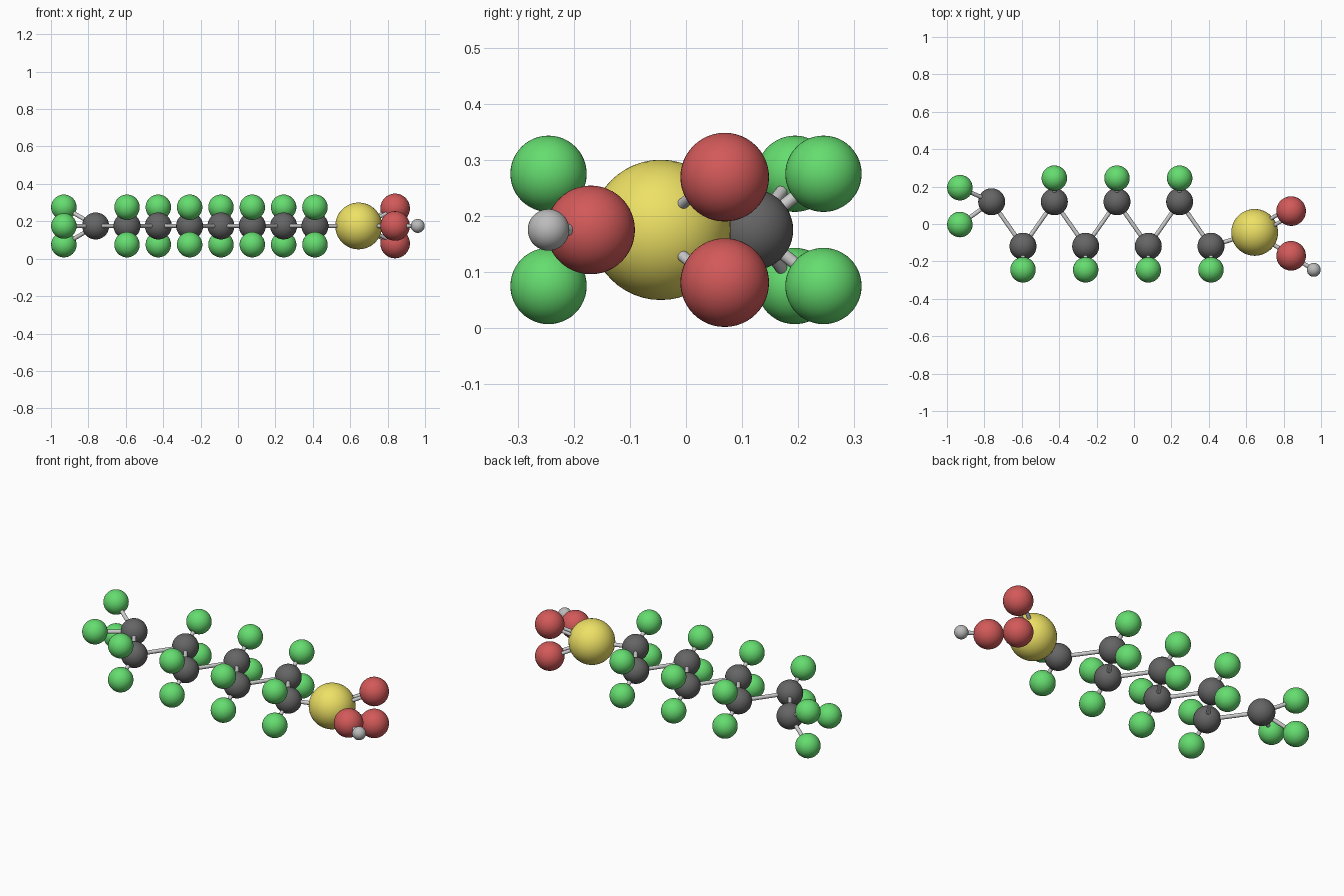
import bpy
from mathutils import Vector

if "Cube" in bpy.data.objects:
    bpy.data.objects.remove(bpy.data.objects["Cube"])

MID = 0.175  # height of the molecule's backbone plane


def material(name, rgb):
    m = bpy.data.materials.new(name)
    m.diffuse_color = (*rgb, 1)
    m.use_nodes = True
    m.node_tree.nodes["Principled BSDF"].inputs["Base Color"].default_value = m.diffuse_color
    return m


GREY = material("dark_grey", (0.13, 0.13, 0.13))
GREEN = material("green", (0.13, 0.72, 0.16))
RED = material("red", (0.65, 0.1, 0.1))
YELLOW = material("yellow", (0.85, 0.75, 0.13))
PALE = material("pale_grey", (0.5, 0.5, 0.5))
BOND = material("light_grey", (0.6, 0.6, 0.62))


def finish(name, mat):
    ob = bpy.context.object
    ob.name = name
    ob.data.materials.append(mat)
    bpy.ops.object.shade_smooth_by_angle()


def atom(name, pos, radius, mat):
    bpy.ops.mesh.primitive_uv_sphere_add(segments=48, ring_count=24, radius=radius, location=pos)
    finish(name, mat)
    return Vector(pos)


def bond(name, a, b, radius=0.011):
    d = b - a
    bpy.ops.mesh.primitive_cylinder_add(vertices=16, radius=radius, depth=d.length, location=(a + b) / 2,
                                        rotation=d.to_track_quat('Z', 'Y').to_euler())
    finish(name, BOND)


def fluorine(name, carbon, pos):
    bond(name + "_bond", carbon, atom(name, pos, 0.068, GREEN))


# zigzag carbon chain, each carbon carrying an upper and lower fluorine
chain = []
for i in range(8):
    side = 1 if i % 2 == 0 else -1
    x = -0.761 + 0.1675 * i
    c = atom(f"carbon_{i}", (x, 0.119 * side, MID), 0.072, GREY)
    if chain:
        bond(f"chain_bond_{i}", chain[-1], c)
    chain.append(c)
    for label, dz in (("upper", 0.1), ("lower", -0.1)):
        pos = (-0.931, 0.194, MID + dz) if i == 0 else (x, 0.245 * side, MID + dz)
        fluorine(f"fluorine_{i}_{label}", c, pos)

# third fluorine on the end carbon
fluorine("fluorine_end", chain[0], (-0.931, -0.003, MID))

# sulfur head group
s = atom("sulfur", (0.645, -0.045, MID), 0.125, YELLOW)
bond("carbon_sulfur_bond", chain[-1], s)

# two double-bonded oxygens
for label, dz in (("upper", 0.094), ("lower", -0.094)):
    o = atom(f"oxygen_{label}", (0.84, 0.069, MID + dz), 0.079, RED)
    offset = (o - s).cross(Vector((0, 0, 1))).normalized() * 0.02
    for k in (-1, 1):
        bond(f"double_bond_{label}_{'a' if k < 0 else 'b'}", s + offset * k, o + offset * k, 0.01)

# hydroxyl oxygen and hydrogen
o = atom("oxygen_hydroxyl", (0.84, -0.17, MID), 0.079, RED)
bond("hydroxyl_bond", s, o)
h = atom("hydrogen", (0.961, -0.245, MID), 0.037, PALE)
bond("hydrogen_bond", o, h)
